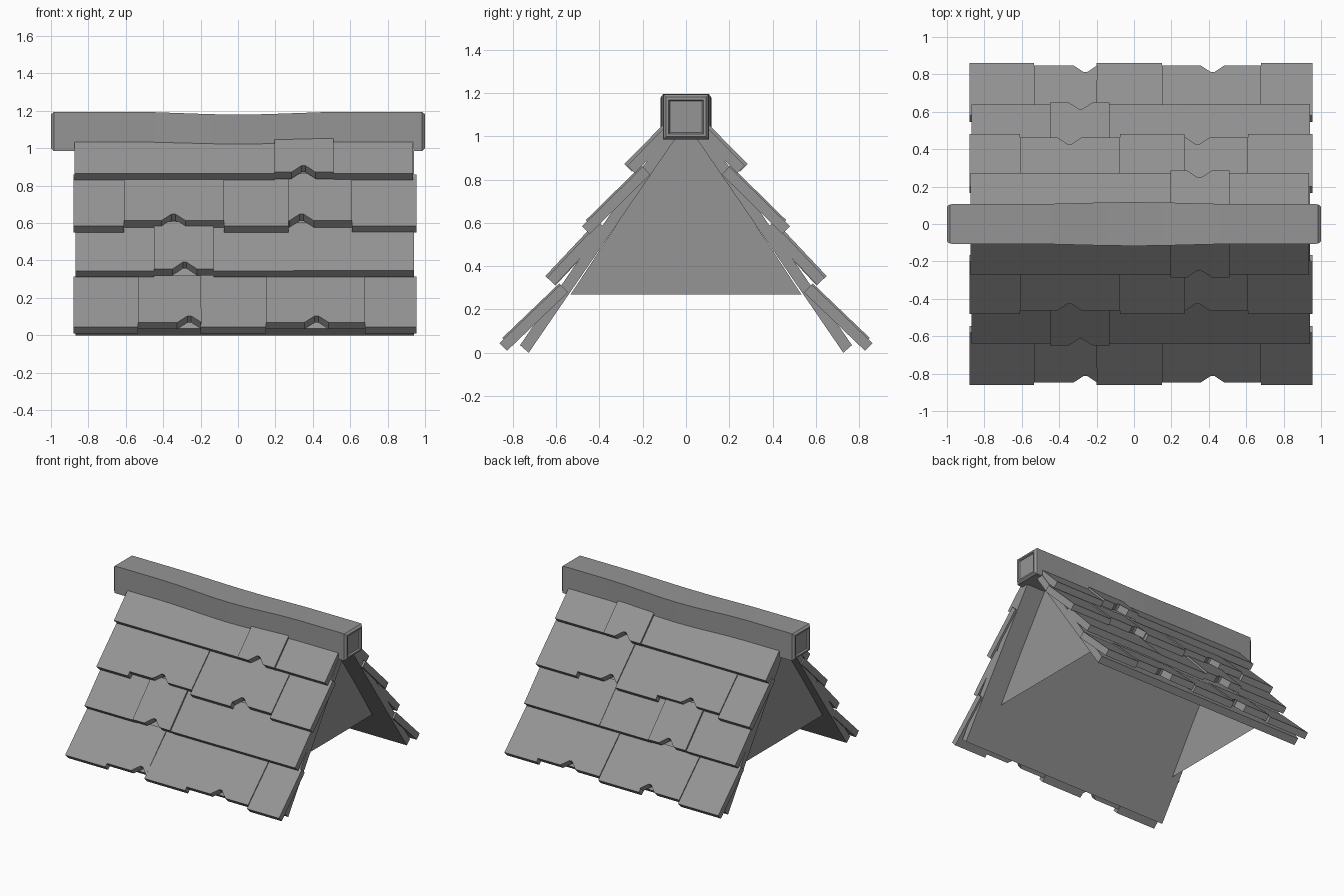
import bpy
import bmesh
import math
from mathutils import Vector

cube = bpy.data.objects.get("Cube")
if cube:
    bpy.data.objects.remove(cube, do_unlink=True)

grey = bpy.data.materials.new("plain_grey")
grey.use_nodes = True
colour = (0.3, 0.3, 0.3, 1)
grey.diffuse_color = colour
grey.node_tree.nodes["Principled BSDF"].inputs["Base Color"].default_value = colour


def finish(name, bm, mirror=False, recalc=True):
    """Turn a bmesh into a flat shaded object, optionally mirrored front to back."""
    if recalc:
        bmesh.ops.recalc_face_normals(bm, faces=bm.faces)
    mesh = bpy.data.meshes.new(name)
    bm.to_mesh(mesh)
    bm.free()
    mesh.materials.append(grey)
    obj = bpy.data.objects.new(name, mesh)
    bpy.context.collection.objects.link(obj)
    if mirror:
        mod = obj.modifiers.new("both_slopes", "MIRROR")
        mod.use_axis = (False, True, False)
        mod.use_mirror_merge = False
    return obj


def slab(name, points, offset):
    """Extrude a flat outline by an offset vector, on both slopes."""
    bm = bmesh.new()
    face = bm.faces.new([bm.verts.new(p) for p in points])
    new = bmesh.ops.extrude_face_region(bm, geom=[face], use_keep_orig=True)["geom"]
    verts = [v for v in new if isinstance(v, bmesh.types.BMVert)]
    bmesh.ops.translate(bm, verts=verts, vec=offset)
    return finish(name, bm, mirror=True)


# Roof boards under the shingles
left, right = -0.87, 0.94
profile = [(-0.727, 0), (-0.767, 0.035), (-0.102, 1.0), (-0.052, 0.985)]
slab("roof_board", [(left, y, z) for y, z in profile], Vector((right - left, 0, 0)))

# Hollow gable: two end triangles and thin linings, open below
bm = bmesh.new()
ends = []
for x in (-0.8, 0.78):
    ends.append([bm.verts.new((x, y, z)) for y, z in ((-0.533, 0.27), (0.533, 0.27), (0, 1.08))])
(a, b, c), (d, e, f) = ends
for loop in ((a, c, b), (d, e, f), (a, d, f, c), (b, c, f, e)):
    bm.faces.new(loop)
finish("gable_ends", bm, recalc=False)

# Shingle rows: upper and lower edge as (y, z), then the shingles as
# (left x, right x, notch x or None, shortening, lift)
rows = [
    ((-0.58, 0.315), (-0.862, 0.045), [
        (-0.88, -0.535, None, 0, 0), (-0.535, -0.2, -0.26, 0.026, 0.008),
        (-0.2, 0.15, None, 0, 0), (0.15, 0.68, 0.42, 0.026, 0.008),
        (0.68, 0.955, None, 0, 0)]),
    ((-0.40, 0.60), (-0.64, 0.345), [
        (-0.87, -0.45, None, 0, 0), (-0.45, -0.13, -0.285, 0, 0.014),
        (-0.13, 0.295, None, 0, 0), (0.295, 0.94, None, 0, 0.003)]),
    ((-0.20, 0.86), (-0.48, 0.585), [
        (-0.88, -0.61, None, 0, 0), (-0.61, -0.075, -0.345, 0.032, 0.008),
        (-0.075, 0.27, None, 0, 0), (0.27, 0.61, 0.34, 0.032, 0.008),
        (0.61, 0.955, None, 0, 0)]),
    ((-0.095, 1.045), (-0.272, 0.865), [
        (-0.875, -0.23, None, 0, 0), (-0.23, 0.195, None, 0, 0),
        (0.195, 0.51, 0.35, -0.004, 0.014), (0.51, 0.935, None, 0, 0)]),
]
for r, (top, bottom, shingles) in enumerate(rows, 1):
    top, bottom = Vector((0, *top)), Vector((0, *bottom))
    down = (bottom - top).normalized()
    normal = down.cross(Vector((1, 0, 0)))
    if normal.z < 0:
        normal.negate()
    for s, (x0, x1, notch, short, lift) in enumerate(shingles, 1):
        hi = top + normal * lift
        lo = bottom + normal * lift - down * short

        def at(x, base, rise=0):
            return base - down * rise + Vector((x, 0, 0))

        outline = [at(x0, hi), at(x0, lo)]
        if notch is not None:
            outline += [at(notch - 0.065, lo), at(notch - 0.01, lo, 0.05),
                        at(notch + 0.01, lo, 0.05), at(notch + 0.065, lo)]
        outline += [at(x1, lo), at(x1, hi)]
        slab(f"shingle_row_{r}_{s}", outline, normal * -0.05)

# Ridge beam: square rings with a gentle sag and swelling in the middle
bm = bmesh.new()
rings = []
stations = [-0.97, -0.6, -0.45, -0.3, -0.15, 0, 0.15, 0.3, 0.45, 0.6, 0.97]
for x in stations:
    bow = 0.5 + 0.5 * math.cos(math.pi * min(abs(x) / 0.6, 1))
    w, low, high = 0.106 + 0.011 * bow, 0.985 - 0.005 * bow, 1.195 - 0.015 * bow
    rings.append([bm.verts.new((x, y, z))
                  for y, z in ((-w, low), (w, low), (w, high), (-w, high))])
for p, q in zip(rings, rings[1:]):
    for i in range(4):
        j = (i + 1) % 4
        bm.faces.new((p[i], p[j], q[j], q[i]))
caps = [bm.faces.new(rings[0]), bm.faces.new(rings[-1])]
bmesh.ops.recalc_face_normals(bm, faces=bm.faces)

# Stepped end caps: chamfer, rim, then a sunken square panel
for cap, side in zip(caps, (-1, 1)):
    for inset, move in ((0.001, 0.015), (0.013, 0.015), (0.012, 0), (0.006, -0.012)):
        bmesh.ops.inset_region(bm, faces=[cap], thickness=inset, use_even_offset=True)
        bmesh.ops.translate(bm, verts=cap.verts[:], vec=(side * move, 0, 0))
finish("ridge_beam", bm)
